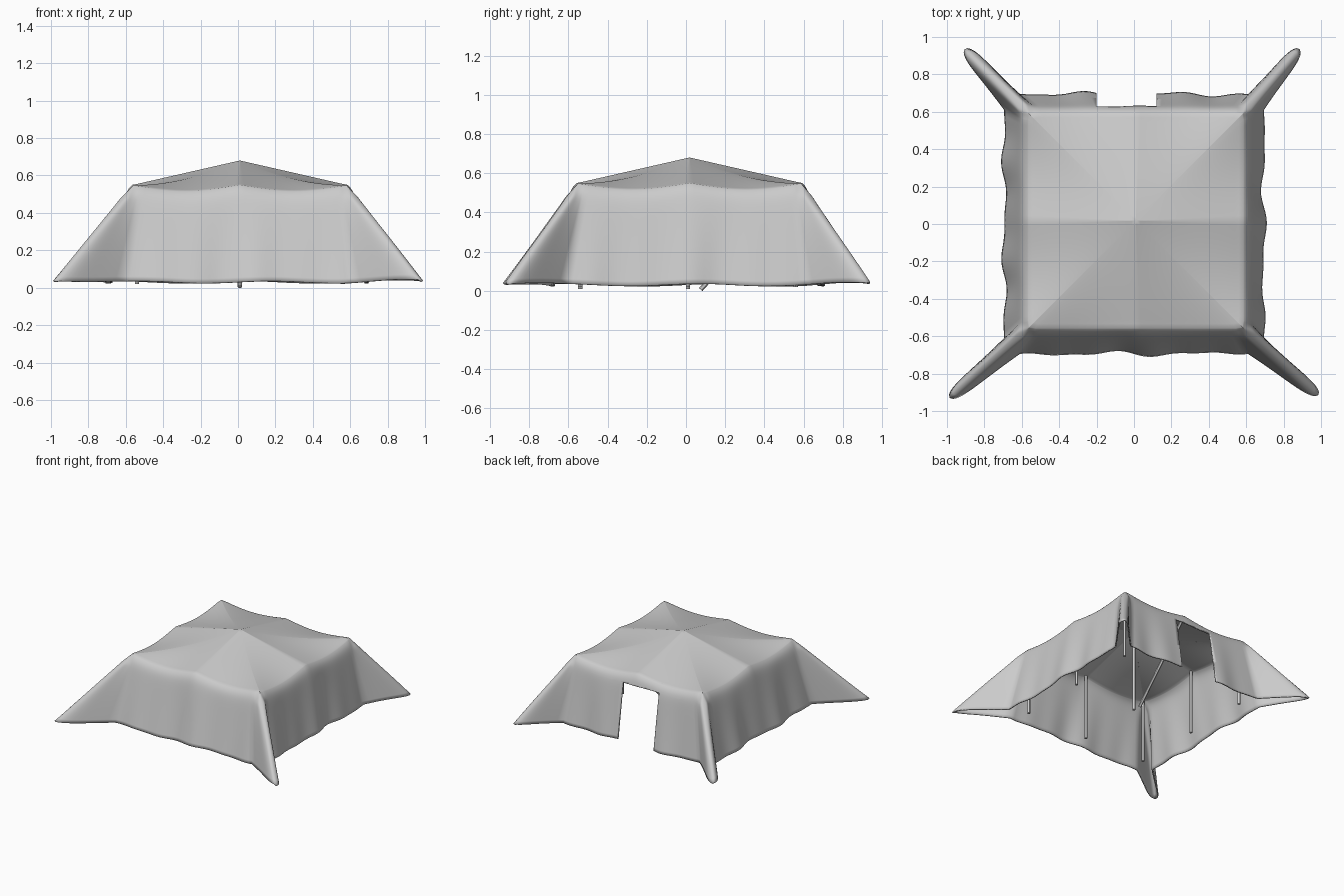
import bpy, bmesh, math
from mathutils import Vector

if "Cube" in bpy.data.objects:
    bpy.data.objects.remove(bpy.data.objects["Cube"])

HALF, APEX, EAVE = 0.57, 0.68, 0.55
SHIFT = complex(.01, .018)   # roof centre
# staked corner tips, counter-clockwise from front right, as x + yj
TIPS = [complex(.985, -.915), complex(.885, .935), complex(-.905, .935), complex(-.985, -.93)]
NW, NF = 40, 12            # segments across a wall, and along each corner fin


def finish(bm, name):
    me = bpy.data.meshes.new(name)
    bm.to_mesh(me)
    bm.free()
    ob = bpy.data.objects.new(name, me)
    bpy.context.collection.objects.link(ob)
    return ob


def outline(side, t):
    """Points of one side (front frame, then turned) at drop t: 0 eave, 1 hem."""
    turn = 1j ** side
    shoulder = 1 - math.exp(-t * 18)                   # rounded eave
    a, w = .535 + .075 * t, .575 + .03 * shoulder + .09 * t
    grow = min(1, 8 * t)
    th = (.026 + .016 * t) * grow
    move = SHIFT * (1 - t)
    pts = []
    for i in range(-NW // 2 - NF, NW // 2 + NF):
        sgn = -1 if i < 0 else 1
        f = 1 - (1 - max(0, abs(i) - NW // 2) / NF) ** 1.6
        if f == 0:                                     # flat wall with soft folds
            x = a * i / (NW / 2)
            fade = 1 - (x / a) ** 4
            wave = math.sin(13 * x + 2 * side) + .6 * math.sin(23 * x + side)
            p = complex(x, -w - fade * .011 * t * wave)
        else:                                          # folded fin running to the stake
            k = side if sgn > 0 else (side - 1) % 4
            tip = TIPS[k] / turn
            end = complex(sgn, -1) * HALF * (1 - t) + tip * t
            base = complex(sgn, -1) * (a + w) / 2
            v0 = (w - a) / math.sqrt(2)
            v = (v0 - th) * (1 - f) ** (1 + grow) + th * math.sqrt(1 - f ** 7)
            p = base * (1 - f) + end * f + v * complex(-sgn, -1) / math.sqrt(2)
        s = min(1, abs(p.real) / HALF)
        hem = .03 + .006 * math.sin(9 * p.real + side) + .012 * f
        pts.append((p * turn + move, .03 * abs(math.sin(math.pi * s)), hem))
    return pts


def roof_z(p, sag, r):
    """Saddle in each quadrant, ridges running from the apex to mid-edges."""
    q = (p - SHIFT) * r
    u, v = (min(1, abs(c) / HALF) for c in (q.real, q.imag))
    return APEX - (APEX - EAVE) * (u + v - .98 * u * v) - sag * r ** 3


# cloth: sagging roof, walls and corner fins in one sheet
bm = bmesh.new()
eave_ring = [p for k in range(4) for p in outline(k, 0)]
rings = []
for j in range(1, 25):
    r = j / 24
    rings.append([bm.verts.new((*((lambda c: (c.real, c.imag))(SHIFT + (p - SHIFT) * r)),
                                roof_z(p, sag, r))) for p, sag, h in eave_ring])
for j in range(1, 29):
    t = (j / 28) ** 1.4
    ring = [p for k in range(4) for p in outline(k, t)]
    rings.append([bm.verts.new((p.real, p.imag,
                  roof_z(e[0], e[1], 1) * (1 - t) + h * t))
                  for (p, sag, h), e in zip(ring, eave_ring)])
top = bm.verts.new((SHIFT.real, SHIFT.imag, APEX))
n = len(eave_ring)
for i in range(n):
    bm.faces.new((top, rings[0][i], rings[0][(i + 1) % n]))
    for lo, hi in zip(rings[1:], rings):
        bm.faces.new((hi[i], lo[i], lo[(i + 1) % n], hi[(i + 1) % n]))

# doorway cut in the back wall
X0, X1, ZT = -.2, .12, .465


def at_back(f):
    c = f.calc_center_median()
    return c.y > .57 and abs(c.x) < .4


for co, no in (((X0, 0, 0), (1, 0, 0)), ((X1, 0, 0), (1, 0, 0)), ((0, 0, ZT), (0, 0, 1))):
    near = [f for f in bm.faces if at_back(f)]
    geom = set(near) | {e for f in near for e in f.edges} | {v for f in near for v in f.verts}
    bmesh.ops.bisect_plane(bm, geom=list(geom), plane_co=co, plane_no=no)
door = [f for f in bm.faces if at_back(f) and X0 < f.calc_center_median().x < X1
        and f.calc_center_median().z < ZT]
bmesh.ops.delete(bm, geom=door, context='FACES')
bmesh.ops.recalc_face_normals(bm, faces=bm.faces)
cloth = finish(bm, "tent_cloth")
sol = cloth.modifiers.new("thickness", 'SOLIDIFY')
sol.thickness = .01
sol.offset = -1
bpy.context.view_layer.objects.active = cloth
cloth.select_set(True)
bpy.ops.object.shade_smooth_by_angle(angle=math.radians(60))
cloth.select_set(False)


# poles
def pole(name, a, b, r=.011):
    a, b = Vector(a), Vector(b)
    bpy.ops.mesh.primitive_cylinder_add(vertices=12, radius=r, depth=(b - a).length,
                                        location=(a + b) / 2)
    ob = bpy.context.object
    ob.name = name
    ob.rotation_euler = (b - a).to_track_quat('Z', 'Y').to_euler()
    bpy.ops.object.shade_smooth_by_angle()


for x in (-.54, .01, .56):
    for y in (-.54, .01, .56):
        if x == .01 and y == .56:
            continue
        centre = x == .01 and y == .01
        pole("centre_pole" if centre else "eave_pole",
             (x, y, .01 if x == .01 else .02), (x, y, .665 if centre else .54))
pole("leaning_door_pole", (.01, .075, .006), (.0, .55, .535), .012)
